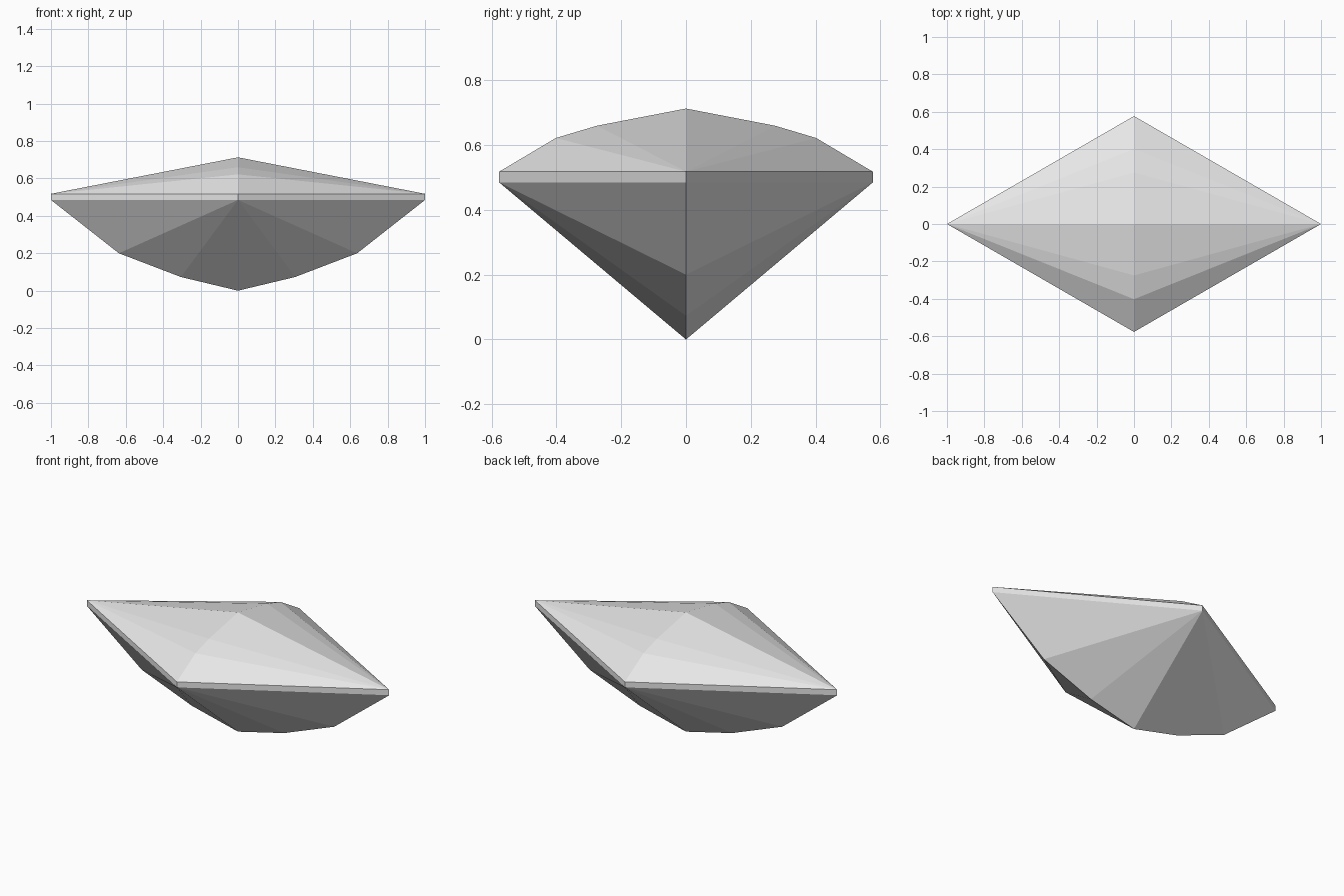
import bpy
import bmesh

cube = bpy.data.objects.get("Cube")
if cube:
    bpy.data.objects.remove(cube, do_unlink=True)

stone = bpy.data.materials.new("pale_grey")
stone.use_nodes = True
colour = (0.8, 0.8, 0.8, 1)
stone.diffuse_color = colour
stone.node_tree.nodes["Principled BSDF"].inputs["Base Color"].default_value = colour

HALF_X, HALF_Y = 1.0, 0.577
GIRDLE_LOW, GIRDLE_HIGH = 0.485, 0.518

# (distance from centre, height) along each ridge, ending at the middle
CROWN = [(0.402, 0.622), (0.275, 0.66), (0, 0.713)]
KEEL = [(0.637, 0.2), (0.305, 0.073), (0, 0)]


def mirrored(points):
    """Full ridge line from one half that ends at the centre."""
    return points + [(-d, z) for d, z in reversed(points[:-1])]


bm = bmesh.new()


def rhombus(z):
    corners = [(HALF_X, 0), (0, HALF_Y), (-HALF_X, 0), (0, -HALF_Y)]
    return [bm.verts.new((x, y, z)) for x, y in corners]


def fan(tips, ridge):
    """Facets from each of two opposite tips to every ridge segment."""
    for tip in tips:
        for a, b in zip(ridge, ridge[1:]):
            bm.faces.new((tip, a, b))


# Thin rhombic girdle
low, high = rhombus(GIRDLE_LOW), rhombus(GIRDLE_HIGH)
for i in range(4):
    j = (i + 1) % 4
    bm.faces.new((low[i], low[j], high[j], high[i]))

# Crown: ridge runs front to back, facets fan from the side tips
crown = [bm.verts.new((0, d, z)) for d, z in mirrored(CROWN)]
fan((high[0], high[2]), [high[1]] + crown + [high[3]])

# Pavilion: keel runs side to side, facets fan from the front and back tips
keel = [bm.verts.new((d, 0, z)) for d, z in mirrored(KEEL)]
fan((low[1], low[3]), [low[0]] + keel + [low[2]])

bmesh.ops.recalc_face_normals(bm, faces=bm.faces)
mesh = bpy.data.meshes.new("faceted_gem")
bm.to_mesh(mesh)
bm.free()
mesh.materials.append(stone)
gem = bpy.data.objects.new("faceted_gem", mesh)
bpy.context.collection.objects.link(gem)
